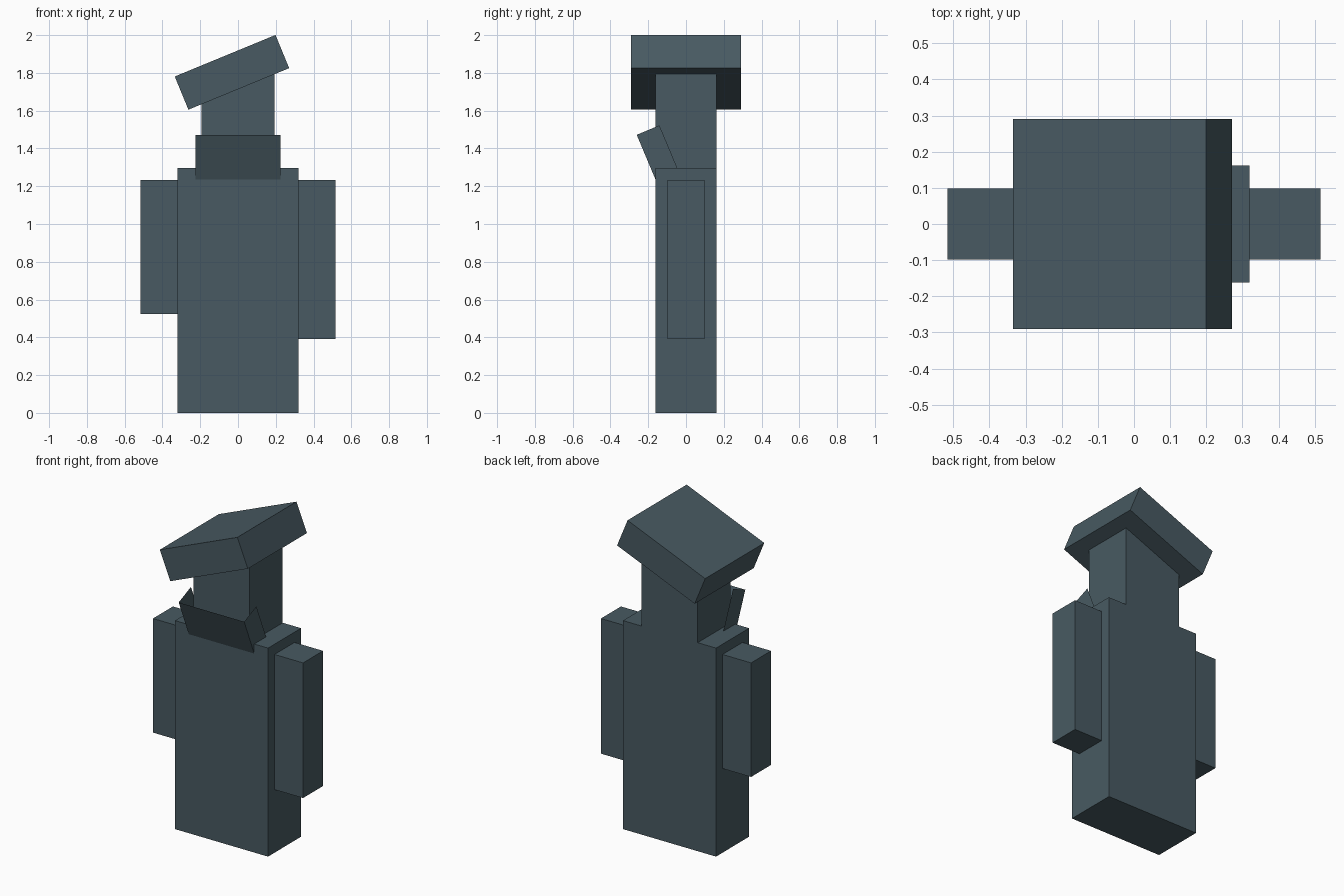
import bpy, bmesh, math
from mathutils import Matrix, Vector

if "Cube" in bpy.data.objects:
    bpy.data.objects.remove(bpy.data.objects["Cube"])

slate = bpy.data.materials.new("slate_grey")
slate.diffuse_color = (0.065, 0.102, 0.122, 1)
slate.use_nodes = True
slate.node_tree.nodes["Principled BSDF"].inputs["Base Color"].default_value = slate.diffuse_color


def finish(name, bm):
    mesh = bpy.data.meshes.new(name)
    bm.to_mesh(mesh)
    bm.free()
    mesh.materials.append(slate)
    obj = bpy.data.objects.new(name, mesh)
    bpy.context.collection.objects.link(obj)
    return obj


def box(name, centre, size, tilt=0.0, axis='Y', open_sides=()):
    """Box from centre and size; faces whose local normal is listed stay open."""
    bm = bmesh.new()
    bmesh.ops.create_cube(bm, size=1)
    bm.normal_update()
    gone = [f for f in bm.faces
            if any(f.normal.dot(Vector(d)) > 0.9 for d in open_sides)]
    bmesh.ops.delete(bm, geom=gone, context='FACES')
    bm.transform(Matrix.Translation(centre)
                 @ Matrix.Rotation(math.radians(tilt), 4, axis)
                 @ Matrix.Diagonal((*size, 1)))
    return finish(name, bm)


# Torso and head
box("body", (0, 0, 0.648), (0.64, 0.324, 1.296))
box("head", (0, 0, 1.548), (0.388, 0.324, 0.504))

# Arms, hanging to different lengths
for name, side, bottom in (("left_arm", -1, 0.523), ("right_arm", 1, 0.392)):
    box(name, (side * 0.418, 0, (bottom + 1.232) / 2),
        (0.196, 0.196, 1.232 - bottom))

# Slanted hat slab
box("hat", (-0.032, 0, 1.803), (0.577, 0.58, 0.19), tilt=-22.4)

# Tilted collar, only a front panel and two cheeks
box("collar", (0, -0.137, 1.345), (0.45, 0.13, 0.33), tilt=22.8, axis='X',
    open_sides=((0, 0, 1), (0, 0, -1), (0, 1, 0)))
